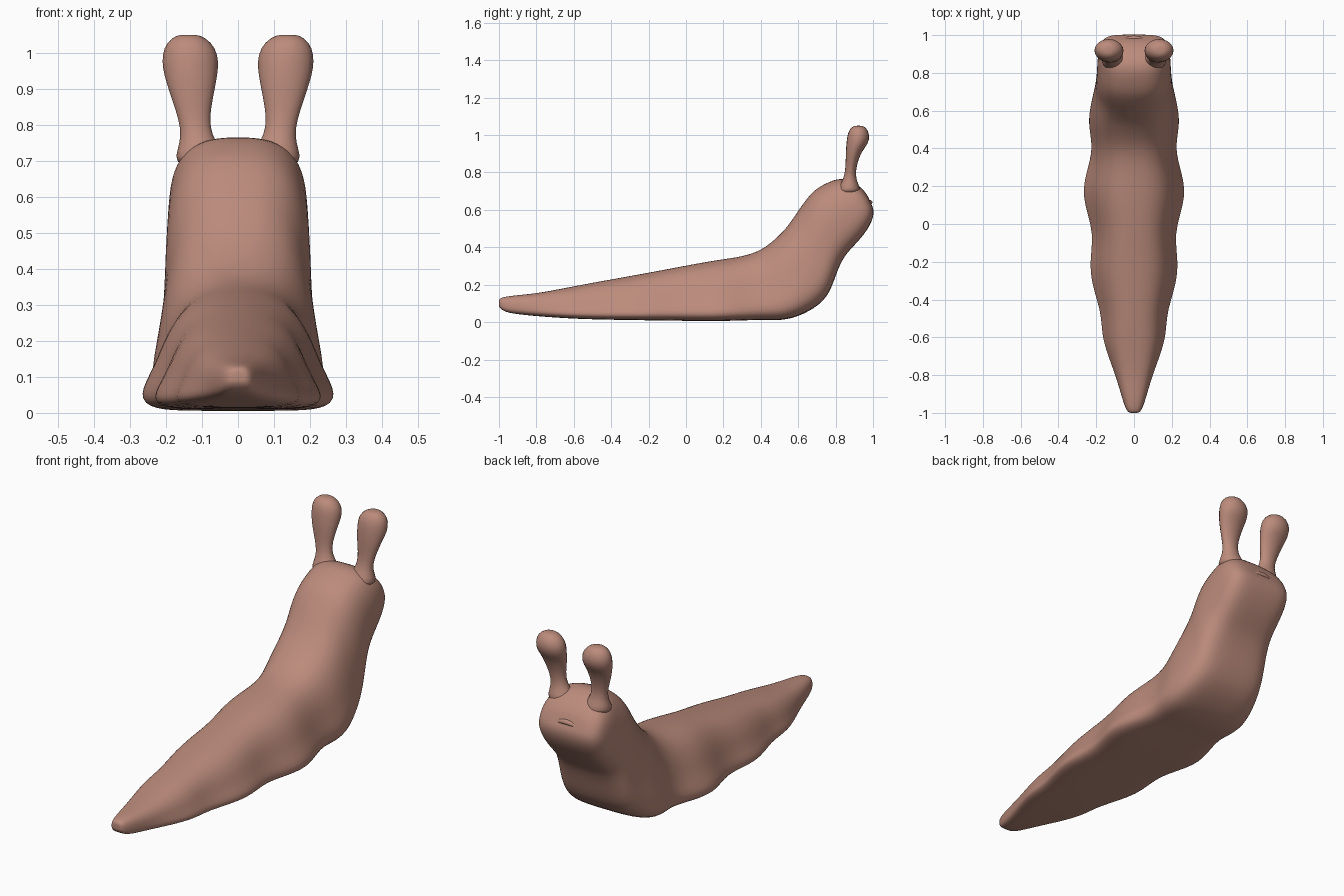
import bpy, bmesh, math
from mathutils import Vector

skin = bpy.data.materials.new("dusty pink skin")
skin.diffuse_color = (0.50, 0.26, 0.20, 1)


def loft(name, rings, levels):
    """Skin a list of closed rings, cap both ends and smooth the result."""
    bm = bmesh.new()
    rows = [[bm.verts.new(p) for p in ring] for ring in rings]
    n = len(rows[0])
    for a, b in zip(rows, rows[1:]):
        for i in range(n):
            j = (i + 1) % n
            bm.faces.new((a[i], a[j], b[j], b[i]))
    for row in (rows[0], rows[-1]):
        mid = bm.verts.new(sum((v.co for v in row), Vector()) / n)
        for i in range(n):
            bm.faces.new((row[i], row[(i + 1) % n], mid))
    bmesh.ops.recalc_face_normals(bm, faces=bm.faces)
    for f in bm.faces:
        f.smooth = True
    me = bpy.data.meshes.new(name)
    bm.to_mesh(me)
    bm.free()
    me.materials.append(skin)
    ob = bpy.data.objects.new(name, me)
    bpy.context.collection.objects.link(ob)
    mod = ob.modifiers.new("smooth", "SUBSURF")
    mod.levels = mod.render_levels = levels
    return ob


# Body stations: sole (y, z), back (y, z), half width of the foot, roundness
stations = [
    (-1.00, .08, -1.00, .125, .030, 1),
    (-.97, .052, -.97, .136, .048, 1),
    (-.88, .040, -.88, .145, .075, .9),
    (-.78, .030, -.78, .155, .108, .6),
    (-.60, .018, -.60, .190, .180, .2),
    (-.47, .014, -.47, .214, .172, .2),
    (-.25, .010, -.25, .253, .258, 0),
    (-.05, .008, -.05, .290, .207, .2),
    (.15, .004, .15, .328, .295, 0),
    (.32, .010, .30, .346, .243, .1),
    (.42, .012, .41, .382, .225, .3),
    (.54, .008, .50, .460, .252, .3),
    (.66, .055, .55, .515, .235, .5),
    (.76, .130, .60, .590, .212, .7),
    (.80, .250, .64, .648, .204, .9),
    (.84, .350, .69, .708, .196, 1),
    (.91, .420, .76, .745, .192, 1),
    (.965, .485, .83, .772, .188, 1),
    (1.00, .550, .91, .745, .172, 1),
    (1.005, .600, .965, .690, .125, 1),
]
# Half sections (height, width): skirted crawling foot and rounded neck
foot = [(0, 0), (0, .5), (.01, .88), (.12, 1.03), (.38, .84),
        (.66, .72), (.90, .52), (1, .24), (1.01, 0)]
neck = [(0, 0), (0, .42), (.03, .78), (.18, .99), (.42, 1.02),
        (.68, .97), (.90, .76), (1, .40), (1.01, 0)]
rings = []
for by, bz, ty, tz, w, k in stations:
    low, high = Vector((0, by, bz)), Vector((0, ty, tz))
    half = []
    for (t0, x0), (t1, x1) in zip(foot, neck):
        p = low.lerp(high, t0 + (t1 - t0) * k)
        p.x = w * (x0 + (x1 - x0) * k)
        half.append(p)
    rings.append(half + [Vector((-p.x, p.y, p.z)) for p in half[-2:0:-1]])
loft("body", rings, 2)

# Eye stalks: centre x, y, z, radius x, radius y
stalk = [
    (.100, .870, .690, .085, .075), (.108, .873, .735, .062, .052),
    (.115, .876, .770, .046, .035), (.122, .880, .815, .045, .030),
    (.127, .888, .870, .060, .036), (.130, .900, .920, .074, .048),
    (.132, .916, .955, .082, .062), (.133, .922, .995, .083, .064),
    (.136, .922, 1.030, .066, .052), (.138, .922, 1.050, .034, .028),
]
for side, label in ((1, "right"), (-1, "left")):
    rings = []
    for x, y, z, rx, ry in stalk:
        rings.append([Vector((side * (x + rx * math.cos(a)), y + ry * math.sin(a), z))
                      for a in (i * math.tau / 10 for i in range(10))])
    loft(label + "_eye_stalk", rings, 1)

# Upper lip: a tapered tube arched across the face
rings = []
for i in range(9):
    u = i / 4 - 1
    r = .016 * (1 - .75 * u * u)
    rings.append([Vector((u * .085, .984 - .012 * u * u + r * math.cos(a),
                          .640 - .022 * u * u + r * math.sin(a)))
                  for a in (j * math.tau / 6 for j in range(6))])
loft("upper_lip", rings, 1)
